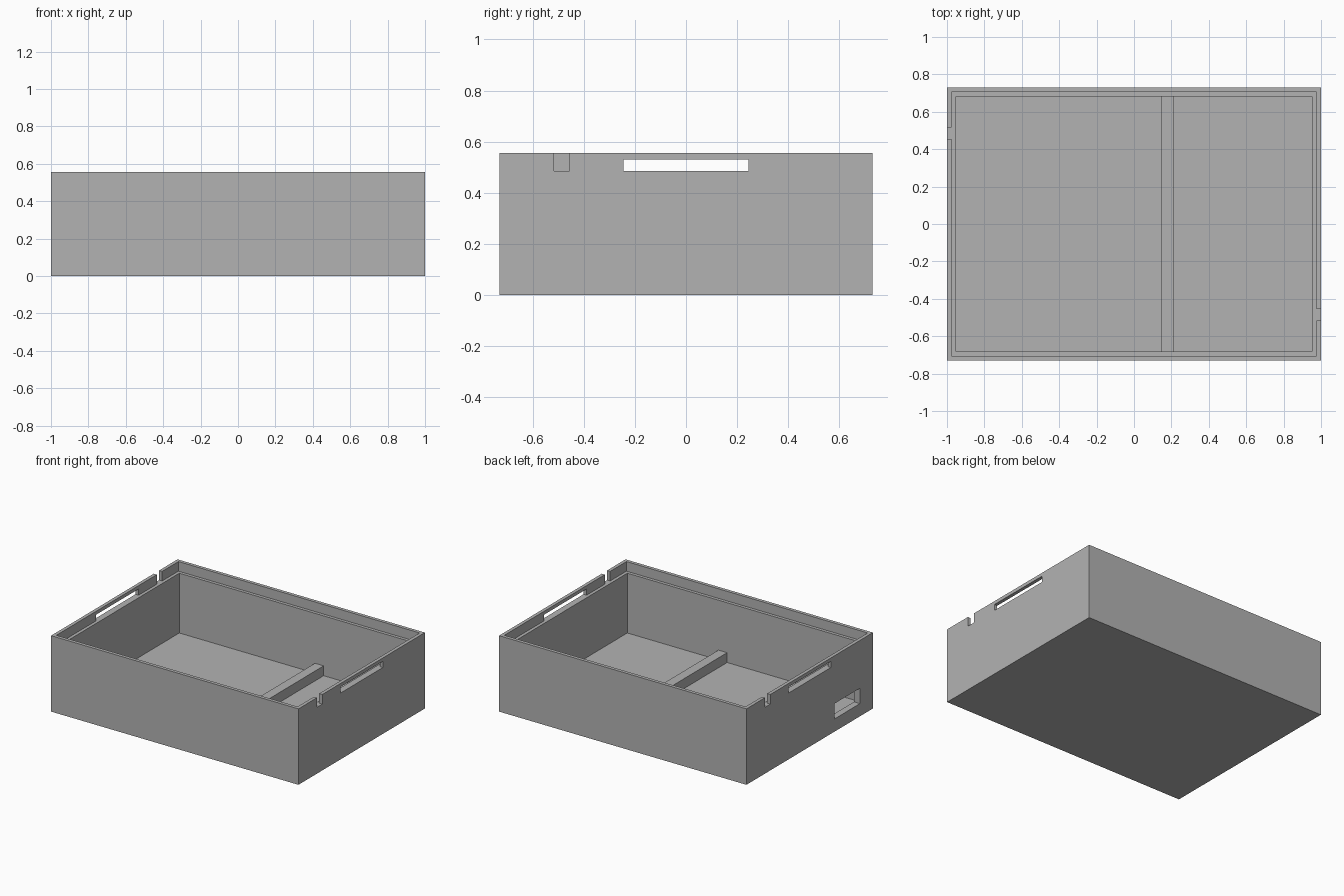
import bpy
import bmesh
from mathutils import Vector

if "Cube" in bpy.data.objects:
    bpy.data.objects.remove(bpy.data.objects["Cube"])

# Main dimensions
HX, HY, TOP = 1.0, 0.73, 0.555
LIP = 0.025
WALL = 0.048
FLOOR = 0.048
LEDGE = 0.485

grey = bpy.data.materials.new("plain grey")
grey.use_nodes = True
grey.diffuse_color = (0.45, 0.45, 0.45, 1)
grey.node_tree.nodes["Principled BSDF"].inputs["Base Color"].default_value = grey.diffuse_color


def box(name, low, high):
    """Box between two opposite corners."""
    low, high = Vector(low), Vector(high)
    bm = bmesh.new()
    bmesh.ops.create_cube(bm, size=1)
    bmesh.ops.scale(bm, vec=high - low, verts=bm.verts)
    bmesh.ops.translate(bm, vec=(low + high) / 2, verts=bm.verts)
    mesh = bpy.data.meshes.new(name)
    bm.to_mesh(mesh)
    bm.free()
    mesh.materials.append(grey)
    obj = bpy.data.objects.new(name, mesh)
    bpy.context.scene.collection.objects.link(obj)
    return obj


def cut(target, low, high):
    """Subtract a box from the target, then discard the cutter."""
    cutter = box("cutter", low, high)
    cutter.hide_render = True
    mod = target.modifiers.new("cut", "BOOLEAN")
    mod.operation = "DIFFERENCE"
    mod.solver = "EXACT"
    mod.object = cutter
    bpy.context.view_layer.objects.active = target
    bpy.ops.object.modifier_apply(modifier=mod.name)
    bpy.data.objects.remove(cutter)


# Open tray with a stepped rim
tray = box("tray", (-HX, -HY, 0), (HX, HY, TOP))
ix, iy = HX - WALL, HY - WALL
cut(tray, (-ix, -iy, FLOOR), (ix, iy, 1))
cut(tray, (-HX + LIP, -HY + LIP, LEDGE), (HX - LIP, HY - LIP, 1))

# Handle slot and rim notch on each end, turned half a circle
for s in (-1, 1):
    x0, x1 = sorted((s * 0.965, s * 1.1))
    y0, y1 = sorted((-s * 0.455, -s * 0.517))
    cut(tray, (x0, -0.245, LEDGE), (x1, 0.245, 0.53))
    cut(tray, (x0, y0, LEDGE), (x1, y1, 1))

# Cable opening low in one end wall
cut(tray, (-1.1, -0.58, 0.093), (-0.9, -0.285, 0.205))

# Low rib across the floor, without its hidden faces
rib = box("floor_rib", (0.145, -iy, FLOOR), (0.215, iy, 0.12))
bm = bmesh.new()
bm.from_mesh(rib.data)
hidden = [f for f in bm.faces if abs(f.normal.y) > 0.5 or f.normal.z < -0.5]
bmesh.ops.delete(bm, geom=hidden, context="FACES")
bm.to_mesh(rib.data)
bm.free()
